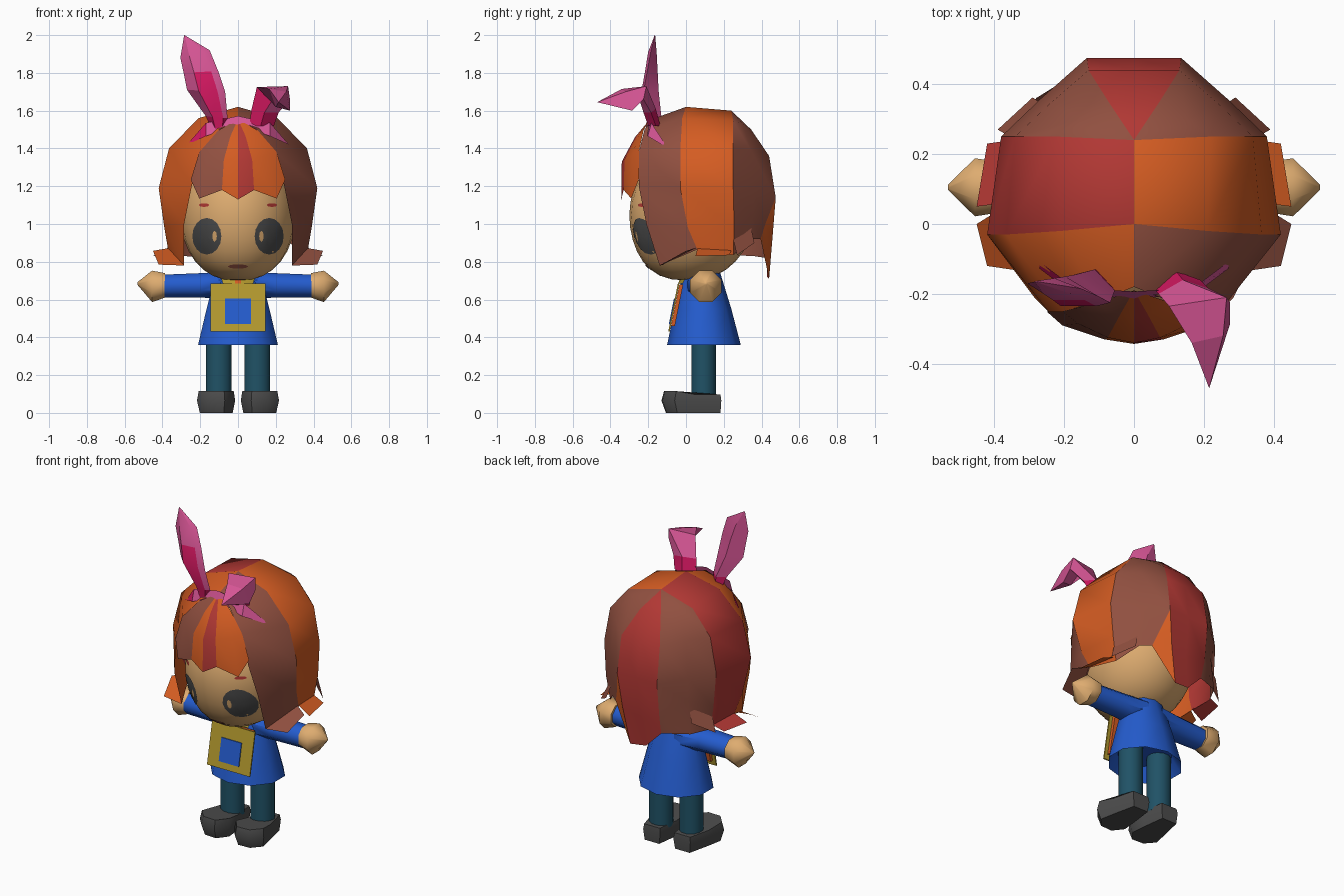
import bpy, bmesh, math
from mathutils import Vector
from mathutils.bvhtree import BVHTree

if "Cube" in bpy.data.objects:
    bpy.data.objects.remove(bpy.data.objects["Cube"])

PALETTE = {"orange": (212, 92, 34), "brown": (145, 80, 64), "red": (178, 56, 52),
           "pink": (216, 86, 150), "crimson": (214, 24, 98), "skin": (222, 172, 112),
           "blue": (36, 92, 206), "yellow": (180, 154, 46), "teal": (32, 82, 102),
           "charcoal": (76, 76, 76)}
MATS = {}
for n, c in PALETTE.items():
    MATS[n] = bpy.data.materials.new(n)
    MATS[n].diffuse_color = [((v / 255 + 0.055) / 1.055) ** 2.4 for v in c] + [1]


def finish(name, bm, used, angle=35):
    bmesh.ops.remove_doubles(bm, verts=bm.verts, dist=0.0005)
    bmesh.ops.recalc_face_normals(bm, faces=bm.faces)
    me = bpy.data.meshes.new(name)
    bm.to_mesh(me)
    bm.free()
    for u in used:
        me.materials.append(MATS[u])
    ob = bpy.data.objects.new(name, me)
    bpy.context.collection.objects.link(ob)
    bpy.ops.object.select_all(action='DESELECT')
    ob.select_set(True)
    bpy.context.view_layer.objects.active = ob
    bpy.ops.object.shade_smooth_by_angle(angle=math.radians(angle))
    return ob


def loft(name, rows, mat, closed=False, caps=False, angle=35):
    """Skin a list of equal point rows; mat is a colour or a rule on (row, column)."""
    bm, used = bmesh.new(), []
    vs = [[bm.verts.new(p) for p in r] for r in rows]
    n = len(rows[0])

    def face(pts, i, j):
        m = mat(i, j) if callable(mat) else mat
        if m not in used:
            used.append(m)
        bm.faces.new(pts).material_index = used.index(m)
    for i in range(len(rows) - 1):
        for j in range(n if closed else n - 1):
            k = (j + 1) % n
            face((vs[i][j], vs[i][k], vs[i + 1][k], vs[i + 1][j]), i, j)
    if caps:
        face(vs[0], 0, 0)
        face(vs[-1], len(rows) - 2, 0)
    return finish(name, bm, used, angle)


def ring(c, a, b, n=10, axis='z'):
    out = []
    for k in range(n):
        t = 2 * math.pi * (k + 0.5) / n
        u, v = a * math.cos(t), b * math.sin(t)
        out.append((c[0] + u, c[1] + v, c[2]) if axis == 'z' else (c[0], c[1] + u, c[2] + v))
    return out


def mir(pts):
    return [(-x, y, z) for x, y, z in pts]


# Head: an egg with a fuller, flatter face and jaw
bm = bmesh.new()
bmesh.ops.create_uvsphere(bm, u_segments=24, v_segments=16, radius=1)
for v in bm.verts:
    x, y, z = v.co
    r = math.hypot(x, y)
    f = r ** (-0.3 * (0.5 - 0.5 * y / r)) if z < 0 and r > 0.01 else 1
    v.co = Vector((x * f * 0.305, 0.03 + y * f * 0.33, 1.05 + z * 0.35))
tree = BVHTree.FromBMesh(bm)
finish("head", bm, ["skin"], 60)


# Painted face details, projected onto the head
def decal(name, x, z, a, b, mat, off, n=16):
    rows = []
    for f in (0, 0.35, 0.7, 1):
        row = []
        for k in range(n):
            t = 2 * math.pi * k / n
            p = Vector((x + f * a * math.cos(t), -2, z + f * b * math.sin(t)))
            hit = tree.ray_cast(p, Vector((0, 1, 0)))[0]
            row.append((hit.x, hit.y - off, hit.z))
        rows.append(row)
    loft(name, rows, mat, closed=True, angle=60)


for s in (1, -1):
    decal("eye", s * 0.165, 0.935, 0.077, 0.097, "charcoal", 0.005)
    decal("eye_glint", s * 0.124, 0.935, 0.012, 0.03, "skin", 0.009, 8)
    decal("eyebrow", s * 0.18, 1.10, 0.028, 0.01, "red", 0.005, 8)
decal("mouth", 0, 0.775, 0.055, 0.012, "brown", 0.006, 8)

# Hair shell: columns from the front parting round to the back
front = [(0, -0.18, 1.555), (0.10, -0.22, 1.50), (0.20, -0.25, 1.38),
         (0.245, -0.25, 1.2), (0.285, -0.21, 1.0), (0.285, -0.14, 0.78)]
side = [(0, 0, 1.62), (0.21, -0.02, 1.56), (0.365, -0.03, 1.40),
        (0.42, -0.03, 1.19), (0.39, 0.01, 0.98), (0.37, 0.06, 0.865)]
rear = [(0, 0.24, 1.60), (0.22, 0.25, 1.545), (0.34, 0.25, 1.40),
        (0.38, 0.25, 1.19), (0.365, 0.255, 0.98), (0.34, 0.25, 0.835)]
rear_mid = [(0, 0.24, 1.60), (0.15, 0.30, 1.53), (0.24, 0.345, 1.39),
            (0.265, 0.36, 1.17), (0.26, 0.355, 1.03), (0.255, 0.35, 0.92)]
back = [(0, 0.24, 1.60), (0.07, 0.345, 1.50), (0.13, 0.44, 1.36),
        (0.135, 0.475, 1.14), (0.135, 0.45, 0.92), (0.13, 0.425, 0.82)]
spine = [(0, 0.24, 1.60), (0, 0.345, 1.50), (0, 0.44, 1.36),
         (0, 0.475, 1.14), (0, 0.45, 0.90), (-0.03, 0.43, 0.72)]
# The right rear splits low down into an odd orange strand
split = back[:4] + [(0.175, 0.42, 1.0), (0.2, 0.395, 0.92)]
seam = back[:4] + [(0.11, 0.458, 0.93), (0.07, 0.44, 0.71)]
left = [front, side, rear, rear_mid[:-1] + [(0.28, 0.36, 0.83)], back]
strips = ["brown", "orange", "brown", "brown", "orange", "red", "red", "brown", "brown", "red", "orange"]
loft("hair_shell", [front, side, rear, rear_mid, split, seam, spine] + [mir(c) for c in reversed(left)],
     lambda i, j: strips[i])

# Flicked-out hair ends
flicks = [("front", [(0.285, -0.14, 0.78), (0.37, 0.05, 0.872)], [(0.42, -0.12, 0.785), (0.45, 0.0, 0.858)]),
          ("side", [(0.37, 0.06, 0.87), (0.35, 0.24, 0.86)], [(0.45, 0.05, 0.83), (0.42, 0.23, 0.835)]),
          ("rear", [(0.355, 0.25, 0.92), (0.265, 0.345, 0.98)], [(0.39, 0.27, 0.835), (0.29, 0.362, 0.90)])]
right_cols, left_cols = ["brown", "orange", "brown"], ["orange", "red", "brown"]
for k, (n, *rows) in enumerate(flicks):
    loft("hair_end_" + n, rows, right_cols[k])
    loft("hair_end_" + n, [mir(r) for r in rows], left_cols[k])

# Bangs
T = (0, -0.19, 1.555)
centre = [T, (0, -0.27, 1.46), (0, -0.34, 1.33), (0, -0.343, 1.13)]
bang = [[T, (0.04, -0.26, 1.465), (0.075, -0.325, 1.34), (0.085, -0.33, 1.18)],
        [T, (0.08, -0.245, 1.48), (0.16, -0.285, 1.365), (0.205, -0.29, 1.135)],
        [T, (0.105, -0.225, 1.495), (0.205, -0.25, 1.38), (0.25, -0.25, 1.235)]]
bang_cols = ["brown", "brown", "orange", "red", "orange", "orange"]
loft("bangs", [mir(c) for c in reversed(bang)] + [centre] + bang, lambda i, j: bang_cols[i])

# Hair ribbon, a thin upright strip
arc = [(-0.27, -0.12, 1.42, 0), (-0.17, -0.195, 1.50, 0.035), (0, -0.205, 1.55, 0.022),
       (0.17, -0.195, 1.50, 0.035), (0.27, -0.12, 1.42, 0)]
loft("ribbon_band", [[(x, y + 0.012, z + h), (x, y - 0.008, z - h)] for x, y, z, h in arc],
     lambda i, j: "crimson" if i == 0 else "pink")

# Upright ribbon loop: left x, right x, left z, right z, edge y's, front y, back y
loop = [(-0.14, -0.07, 1.50, 1.50, -0.15, -0.17, -0.20, -0.13),
        (-0.17, -0.055, 1.57, 1.56, -0.15, -0.19, -0.21, -0.13),
        (-0.27, -0.068, 1.71, 1.70, -0.17, -0.225, -0.235, -0.145),
        (-0.288, -0.105, 1.80, 1.81, -0.17, -0.205, -0.217, -0.15),
        (-0.305, -0.15, 1.88, 1.92, -0.17, -0.185, -0.20, -0.155),
        (-0.285, -0.275, 2.0, 1.995, -0.165, -0.165, -0.167, -0.163)]
rows = []
for xl, xr, zl, zr, yl, yr, yf, yb in loop:
    w, h = xr - xl, zr - zl
    rows.append([(xl, yl, zl), (xl + w * .3, yf, zl + h * .3), (xl + w * .8, yf, zl + h * .8),
                 (xr, yr, zr), (xl + w * .5, yb, zl + h * .5)])
loft("ribbon_loop_upright", rows, lambda i, j: "crimson" if i == 0 or (j == 1 and i < 3) else "pink",
     closed=True, caps=True, angle=25)

# Folded ribbon loop
rows = [[(0.06, -0.19, 1.52), (0.12, -0.20, 1.52), (0.19, -0.16, 1.52), (0.12, -0.135, 1.52)],
        [(0.07, -0.20, 1.60), (0.14, -0.225, 1.59), (0.215, -0.185, 1.59), (0.14, -0.16, 1.61)],
        [(0.10, -0.235, 1.725), (0.19, -0.25, 1.67), (0.275, -0.225, 1.66), (0.265, -0.21, 1.73)],
        [(0.165, -0.34, 1.715), (0.20, -0.31, 1.62), (0.275, -0.285, 1.60), (0.255, -0.32, 1.70)],
        [(0.215, -0.47, 1.645)] * 4]
loft("ribbon_loop_folded", rows, lambda i, j: "crimson" if i == 0 or (i == 1 and j == 0) else "pink",
     closed=True, angle=15)

# Neck and dress, with a raised underside
loft("neck", [ring((0, 0.08, z), 0.085, 0.08) for z in (0.68, 0.78)], "skin", closed=True)
loft("dress", [ring((0, 0.095, 0.44), 0.16, 0.15), ring((0, 0.095, 0.36), 0.222, 0.195),
               ring((0, 0.09, 0.55), 0.175, 0.15), ring((0, 0.085, 0.68), 0.14, 0.115),
               ring((0, 0.085, 0.745), 0.11, 0.095)], "blue", closed=True, caps=True, angle=50)
loft("collar", [[(x, 0.0 + abs(x) * 0.4 - 0.03, 0.745), (x * 0.8, abs(x) * 0.3 - 0.047, 0.685)]
                for x in (-0.1, -0.02, 0.02, 0.1)], lambda i, j: "orange" if i == 1 else "yellow")


# Apron panel leaning on the dress front
def panel(name, x, z0, z1, off, mat, thick=0.008):
    y = lambda z: -0.03 - (0.69 - z) * 0.2 - off
    loft(name, [[(-x, y(z) + d, z), (x, y(z) + d, z), (x, y(z), z), (-x, y(z), z)]
                for z, d in ((z0, thick), (z1, thick))], mat, closed=True, caps=True)


panel("apron", 0.145, 0.43, 0.685, 0.012, "yellow")
panel("apron_pocket", 0.068, 0.47, 0.605, 0.017, "blue")
panel("apron_lining", 0.125, 0.46, 0.68, 0.003, "orange", 0.02)

for s in (1, -1):
    # Sleeves and hands
    loft("sleeve", [ring((s * x, 0.095, z), a, b, 8, 'x') for x, z, a, b in
                    ((0.05, 0.675, 0.1, 0.075), (0.2, 0.675, 0.08, 0.07), (0.39, 0.672, 0.07, 0.065))],
         "blue", closed=True, caps=True, angle=50)
    loft("hand", [ring((s * x, 0.105, z), a, b, 8, 'x') for x, z, a, b in
                  ((0.386, 0.675, 0.078, 0.07), (0.455, 0.67, 0.09, 0.09), (0.532, 0.685, 0.008, 0.008))],
         "skin", closed=True, caps=True, angle=60)
    # Legs
    loft("leg", [ring((s * 0.102, 0.093, z), 0.07, 0.067, 12) for z in (0.08, 0.5)],
         "teal", closed=True, caps=True, angle=50)
    # Shoes: narrow heel, broad toe
    rim = [(0.045, 0.187), (0.16, 0.187), (0.195, 0.05), (0.217, -0.06),
           (0.16, -0.125), (0.07, -0.13), (0.015, -0.06), (0.025, 0.05)]
    scaled = lambda f: [(0.11 + (x - 0.11) * f, 0.04 + (y - 0.04) * (f if y < 0 else 0.97)) for x, y in rim]
    loft("shoe", [[(s * x, y, 0) for x, y in scaled(0.86)], [(s * x, y, 0.065) for x, y in rim],
                  [(s * x, y, 0.097 if y > 0 else 0.115) for x, y in scaled(0.92)]],
         "charcoal", closed=True, caps=True, angle=45)

for m in bpy.data.materials:
    if m.users and not m.is_grease_pencil:
        m.use_nodes = True
        m.node_tree.nodes["Principled BSDF"].inputs["Base Color"].default_value = m.diffuse_color
